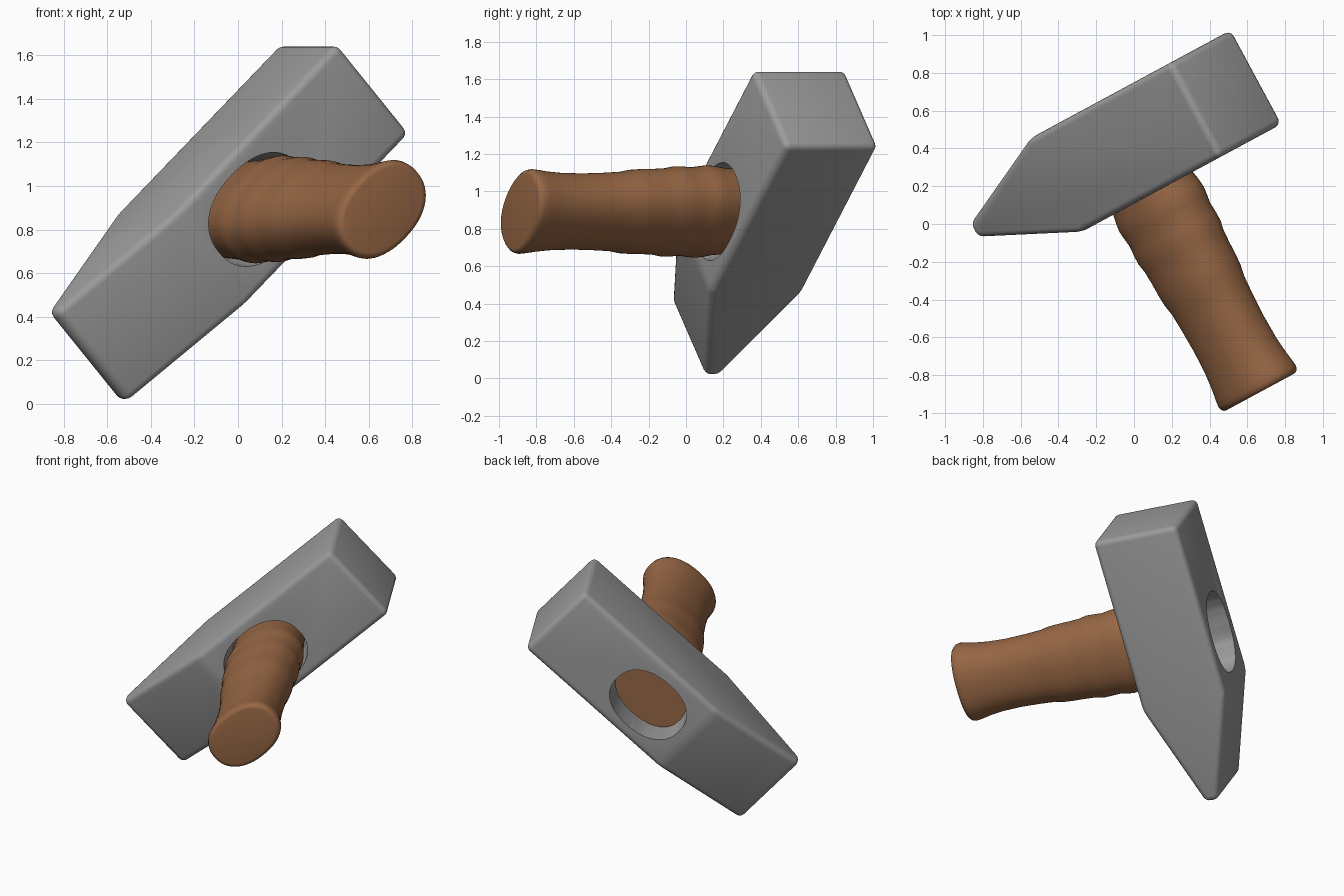
import bpy, bmesh, math
from mathutils import Matrix, Vector

if "Cube" in bpy.data.objects:
    bpy.data.objects.remove(bpy.data.objects["Cube"])

# Tilted frame: L along the head, W across it, H down the handle
th = math.radians(42.5)
P = Vector((0.88, 0.475, 0)); Z = Vector((0, 0, 1))
L = P * math.cos(th) + Z * math.sin(th)
W = -P * math.sin(th) + Z * math.cos(th)
H = L.cross(W)
FRAME = Matrix((L, W, H)).transposed().to_4x4()


def material(name, rgb):
    m = bpy.data.materials.new(name)
    m.diffuse_color = (*rgb, 1)
    m.use_nodes = True
    m.node_tree.nodes["Principled BSDF"].inputs["Base Color"].default_value = m.diffuse_color
    return m


def make(name, bm, mat):
    bmesh.ops.recalc_face_normals(bm, faces=bm.faces)
    me = bpy.data.meshes.new(name)
    bm.to_mesh(me)
    bm.free()
    me.transform(FRAME)
    me.materials.append(mat)
    ob = bpy.data.objects.new(name, me)
    bpy.context.collection.objects.link(ob)
    return ob


def loft(sections, l=0.725, w=0.546, n=64, power=2.25):
    """Stack of rounded ovals (height, half length, half width) with end caps."""
    bm = bmesh.new()
    rings = []
    for h, a, b in sections:
        ring = []
        for i in range(n):
            c, s = math.cos(2 * math.pi * i / n), math.sin(2 * math.pi * i / n)
            x = math.copysign(abs(c) ** (2 / power), c)
            y = math.copysign(abs(s) ** (2 / power), s)
            ring.append(bm.verts.new((l + a * x, w + b * y, h)))
        rings.append(ring)
    for r0, r1 in zip(rings, rings[1:]):
        for i in range(n):
            j = (i + 1) % n
            bm.faces.new((r0[i], r0[j], r1[j], r1[i]))
    bm.faces.new(rings[0])
    bm.faces.new(rings[-1])
    return bm


def smooth(ob, angle):
    bpy.ops.object.select_all(action='DESELECT')
    ob.select_set(True)
    bpy.context.view_layer.objects.active = ob
    bpy.ops.object.shade_smooth_by_angle(angle=math.radians(angle))


steel = material("steel grey", (0.33, 0.33, 0.33))
wood = material("wood brown", (0.31, 0.135, 0.058))

# Head: side profile (L, H) with a wedge tip, extruded across W
profile = [(-0.285, -0.415), (0.38, -0.66), (1.54, -0.66),
           (1.54, -0.095), (0.38, -0.095), (-0.285, -0.33)]
bm = bmesh.new()
sides = [[bm.verts.new((l, w, h)) for l, h in profile] for w in (0.272, 0.832)]
bm.faces.new(sides[0])
bm.faces.new(sides[1])
for i in range(6):
    j = (i + 1) % 6
    bm.faces.new((sides[0][i], sides[0][j], sides[1][j], sides[1][i]))
bmesh.ops.recalc_face_normals(bm, faces=bm.faces)
bmesh.ops.bevel(bm, geom=bm.edges[:], offset=0.036, segments=4, profile=0.5,
                affect='EDGES', clamp_overlap=True)
head = make("hammer_head", bm, steel)

# Eye: tapered oval hole through the head
cutter = make("eye_cutter", loft([(-0.8, 0.265, 0.205), (-0.66, 0.265, 0.2),
                                  (-0.35, 0.26, 0.19), (-0.095, 0.29, 0.215),
                                  (0.05, 0.30, 0.225)]), steel)
cutter.hide_render = True
mod = head.modifiers.new("eye", 'BOOLEAN')
mod.operation = 'DIFFERENCE'
mod.solver = 'EXACT'
mod.object = cutter
bpy.context.view_layer.objects.active = head
bpy.ops.object.modifier_apply(modifier=mod.name)
bpy.data.objects.remove(cutter)
smooth(head, 32)

# Handle: wavy grip near the head, waist, flared flat end
handle = make("handle", loft([
    (-0.51, 0.25, 0.175), (-0.30, 0.25, 0.178), (-0.10, 0.26, 0.19),
    (-0.04, 0.272, 0.198), (0.0, 0.277, 0.2), (0.04, 0.272, 0.198),
    (0.09, 0.264, 0.193), (0.15, 0.267, 0.197), (0.20, 0.268, 0.197),
    (0.25, 0.257, 0.19), (0.32, 0.253, 0.187), (0.40, 0.25, 0.188),
    (0.46, 0.246, 0.185), (0.52, 0.234, 0.176), (0.62, 0.228, 0.172),
    (0.75, 0.223, 0.17), (0.88, 0.227, 0.172), (0.97, 0.238, 0.176),
    (1.03, 0.25, 0.18), (1.065, 0.255, 0.182), (1.085, 0.25, 0.178),
    (1.097, 0.239, 0.168), (1.10, 0.225, 0.155)]), wood)
smooth(handle, 50)
